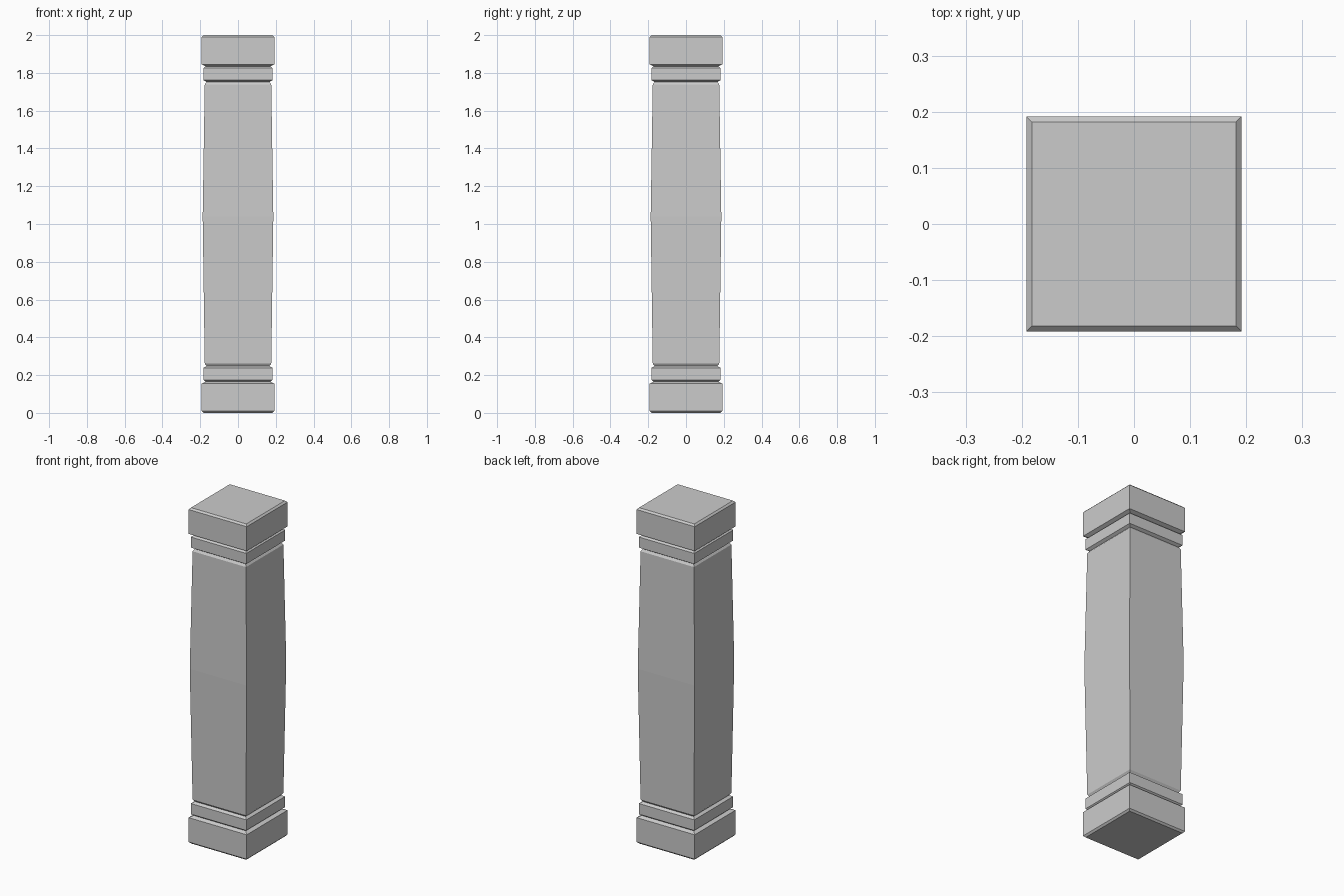
import bpy, bmesh

if "Cube" in bpy.data.objects:
    bpy.data.objects.remove(bpy.data.objects["Cube"])


def square_loft(name, profile):
    """Stack square rings (half width, z) into a closed solid."""
    bm = bmesh.new()
    rings = [[bm.verts.new((sx * h, sy * h, z))
              for sx, sy in ((-1, -1), (1, -1), (1, 1), (-1, 1))]
             for h, z in profile]
    for lo, hi in zip(rings, rings[1:]):
        for i in range(4):
            j = (i + 1) % 4
            bm.faces.new((lo[i], lo[j], hi[j], hi[i]))
    bm.faces.new(rings[0][::-1])
    bm.faces.new(rings[-1])
    bmesh.ops.recalc_face_normals(bm, faces=bm.faces)
    mesh = bpy.data.meshes.new(name)
    bm.to_mesh(mesh)
    bm.free()
    obj = bpy.data.objects.new(name, mesh)
    bpy.context.collection.objects.link(obj)
    return obj


# Lower end: chamfered base block, V groove, band, V groove, shaft foot
end = [(0.182, 0.0), (0.192, 0.01), (0.192, 0.155), (0.171, 0.165),
       (0.183, 0.175), (0.183, 0.238), (0.167, 0.248),
       (0.176, 0.261)]

# Swelling shaft middle, then the same end mirrored as the capital
profile = end + [(0.187, 1.04)] + [(h, 2 - z) for h, z in reversed(end)]
square_loft("square_pillar", profile)
